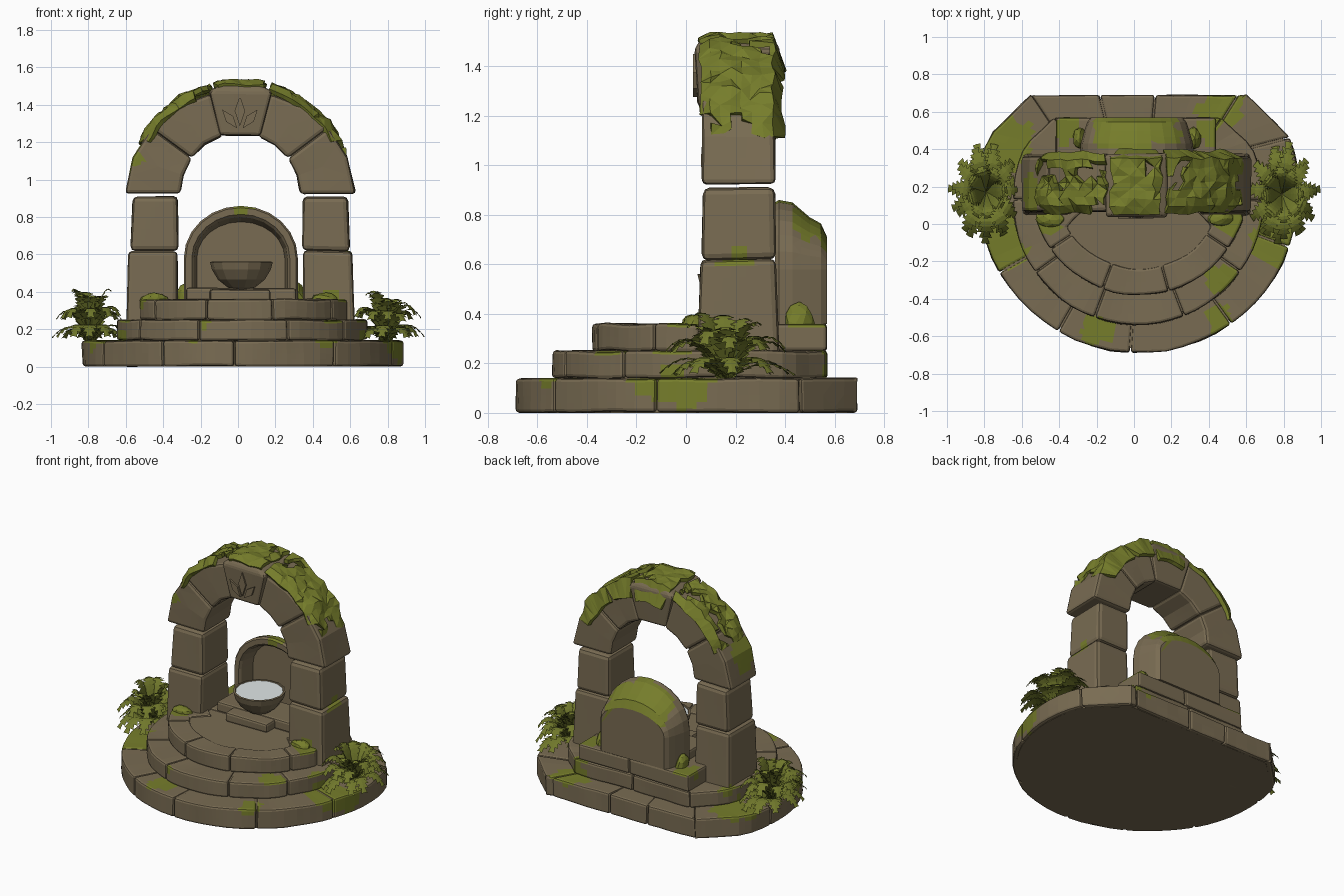
import bpy, bmesh, math, random
from mathutils import Vector, noise

random.seed(4)
if "Cube" in bpy.data.objects:
    bpy.data.objects.remove(bpy.data.objects["Cube"])


def material(name, rgb):
    m = bpy.data.materials.new(name)
    m.use_nodes = True
    m.diffuse_color = (*rgb, 1)
    m.node_tree.nodes["Principled BSDF"].inputs["Base Color"].default_value = (*rgb, 1)
    return m


STONE = material("weathered_stone", (0.19, 0.148, 0.085))
MOSS = material("moss", (0.18, 0.205, 0.024))
FERN = material("fern_green", (0.16, 0.185, 0.024))
WATER = material("water", (0.84, 0.9, 0.9))
FERNS = (Vector((-0.79, 0.17)), Vector((0.79, 0.16)))

# Centres and radii of the mossy patches on the stones
PATCHES = [(Vector(p[:3]), p[3]) for p in (
    (-0.68, 0.42, 0.16, 0.15), (-0.7, -0.1, 0.16, 0.15), (0.76, -0.08, 0.16, 0.15),
    (0.87, -0.02, 0.09, 0.12), (0.46, 0.62, 0.16, 0.12), (-0.2, -0.56, 0.16, 0.09),
    (0.45, -0.53, 0.16, 0.09), (0.45, -0.3, 0.27, 0.09), (-0.36, 0.5, 0.36, 0.09),
    (0.5, 0.02, 0.34, 0.09), (-0.48, 0.0, 0.36, 0.08), (0.58, 0.2, 0.63, 0.08),
    (-0.61, 0.15, 1.1, 0.15), (-0.6, -0.48, 0.06, 0.08), (0.4, 0.5, 0.36, 0.08))]


def finish(name, bm, mats):
    bmesh.ops.recalc_face_normals(bm, faces=bm.faces)
    mesh = bpy.data.meshes.new(name)
    bm.to_mesh(mesh)
    bm.free()
    for m in mats:
        mesh.materials.append(m)
    ob = bpy.data.objects.new(name, mesh)
    bpy.context.collection.objects.link(ob)
    return ob


def refine(bm):
    for limit in (0.12, 0.06, 0.045):
        edges = [e for e in bm.edges if e.calc_length() > limit]
        bmesh.ops.subdivide_edges(bm, edges=edges, cuts=1, use_grid_fill=True)
    bmesh.ops.triangulate(bm, faces=[f for f in bm.faces if len(f.verts) > 4])
    bm.normal_update()


def loft(bm, sections):
    rings = [[bm.verts.new(p) for p in s] for s in sections]
    for a, b in zip(rings, rings[1:]):
        for i in range(len(a)):
            j = (i + 1) % len(a)
            bm.faces.new((a[i], a[j], b[j], b[i]))
    bm.faces.new(rings[0])
    bm.faces.new(rings[-1])
    bmesh.ops.recalc_face_normals(bm, faces=bm.faces)


def mossy(c, n):
    # Upright faces carry less moss than upward ones
    ragged = noise.noise(c * 14) * 0.05 - (0.035 if n.z < 0.3 else 0)
    return any((c - p).length < r + ragged for p, r in PATCHES)


def stone(name, sections, bevel=0.014, rough=0.008):
    bm = bmesh.new()
    loft(bm, sections)
    for v in bm.verts:
        v.co += noise.noise_vector(v.co * 5) * rough
        v.co.z = max(v.co.z, 0)
    sharp = [e for e in bm.edges if e.calc_face_angle(0) > 0.6]
    bmesh.ops.bevel(bm, geom=sharp, offset=bevel, segments=2, profile=0.5, affect='EDGES')
    refine(bm)
    for f in bm.faces:
        f.material_index = int(mossy(f.calc_center_median(), f.normal))
    return finish(name, bm, (STONE, MOSS))


def rect(x0, x1, y0, y1, z):
    return [(x0, y0, z), (x1, y0, z), (x1, y1, z), (x0, y1, z)]


def box(name, x0, x1, y0, y1, z0, z1):
    return stone(name, [rect(x0, x1, y0, y1, z0), rect(x0, x1, y0, y1, z1)])


# Curved tiers: rounded in front, cut straight at the back with slanted corners
def rim(cx, cy, r, back, deg, z):
    a = math.radians(deg)
    y = min(cy + r * math.sin(a), back)
    reach = 0.67 * r + 1.05 * (back - y)
    return (cx + max(-reach, min(reach, r * math.cos(a))), y, z)


def tier(name, cx, cy, r, back, width, z0, z1, joints):
    for k, (a, b) in enumerate(zip(joints, joints[1:])):
        secs = []
        steps = max(3, round((b - a) / 6))
        for i in range(steps + 1):
            d = a + 0.2 + (b - a - 0.4) * i / steps
            secs.append([rim(cx, cy, r, back, d, z0), rim(cx, cy, r, back, d, z1),
                         rim(cx, cy, r - width, back - width, d, z1),
                         rim(cx, cy, r - width, back - width, d, z0)])
        stone(f"{name}_stone_{k + 1}", secs)
    bm = bmesh.new()
    loft(bm, [[rim(cx, cy, r - 0.025, back - 0.025, d, z) for d in range(0, 360, 6)]
              for z in (z0, z1 - 0.008)])
    finish(name + "_core", bm, (STONE,))


tier("base_tier", 0.025, 0.17, 0.86, 0.69, 0.26, 0, 0.14,
     [-93, -55, -20, 20, 52, 84, 104, 135, 175, 210, 240, 267])
tier("middle_tier", 0.02, 0.13, 0.67, 0.57, 0.2, 0.14, 0.25,
     [-110, -68, -35, 0, 45, 90, 135, 180, 215, 250])
tier("top_tier", 0.03, 0.2, 0.58, 0.22, 0.14, 0.25, 0.36, [180, 215, 250, 286, 325, 360])
box("rear_plinth_left", 0.05, 0.44, 0.16, 0.57, 0.25, 0.36)
box("rear_plinth_right", -0.42, 0.045, 0.16, 0.57, 0.25, 0.36)
box("niche_step", -0.28, 0.31, 0.16, 0.4, 0.35, 0.42)
box("bowl_step", -0.15, 0.17, 0.07, 0.3, 0.35, 0.415)

# Piers
for side, s in (("right", -1), ("left", 1)):
    def span(a, b, y0, y1, z):
        return rect(*sorted((0.012 + s * a, 0.012 + s * b)), y0, y1, z)
    stone(f"{side}_pier_lower", [span(0.335, 0.61, 0.045, 0.375, 0.2), span(0.335, 0.6, 0.06, 0.36, 0.62)],
          bevel=0.024)
    stone(f"{side}_pier_upper", [span(0.33, 0.588, 0.063, 0.362, 0.62), span(0.335, 0.575, 0.07, 0.358, 0.91)],
          bevel=0.026)


# Arch stones
def arch_point(deg, r, y):
    a = math.radians(deg)
    return (0.012 + r * math.cos(a), y, 0.925 + r * math.sin(a))


for side, flip in (("left", False), ("right", True)):
    for k, (a, b) in enumerate(((0, 36.5), (36.5, 73))):
        secs = []
        for i in range(3):
            d = a + (b - a) * i / 2
            ro = 0.617 - 0.0008 * d
            t = 180 - d if flip else d
            secs.append([arch_point(t, ro, 0.065), arch_point(t, ro, 0.36),
                         arch_point(t, 0.32, 0.36), arch_point(t, 0.32, 0.065)])
        stone(f"{side}_arch_stone_{k + 1}", secs, bevel=0.02)
stone("keystone", [rect(-0.095, 0.12, 0.05, 0.36, 1.235), rect(-0.16, 0.183, 0.032, 0.378, 1.475),
                   rect(-0.09, 0.11, 0.06, 0.35, 1.512)], bevel=0.016)

# Carved leaves on the keystone
for k, (tail, tip, w) in enumerate((((0.01, 1.285), (0.01, 1.45), 0.028),
                                    ((-0.005, 1.275), (-0.085, 1.375), 0.024),
                                    ((0.025, 1.275), (0.105, 1.375), 0.024))):
    p, q = Vector(tail), Vector(tip)
    d = (q - p).normalized() * w
    mid = (p + q) / 2
    ring = [p, mid + Vector((d.y, -d.x)), q, mid + Vector((-d.y, d.x))]
    bm = bmesh.new()
    loft(bm, [[(v.x, y, v.y) for v in ring] for y in (0.06, 0.029)])
    finish(f"carved_leaf_{k + 1}", bm, (STONE,))


# Lumpy moss blankets over the arch, hanging slightly over both faces
def moss_blanket(name, a0, a1, r, y0, y1, level, front=0.03, rear=0.1):
    bm = bmesh.new()
    na, ny = max(6, round((a1 - a0) / 4)), 8
    grid = []
    for i in range(na + 1):
        row = []
        for j in range(ny + 1):
            y = y0 + (y1 - y0) * j / ny
            rr = r + (-front if j == 0 else -rear if j == ny else random.uniform(-0.008, 0.012))
            p = Vector(arch_point(a0 + (a1 - a0) * i / na + random.uniform(-1.3, 1.3), rr, y))
            row.append(bm.verts.new(p + noise.noise_vector(p * 9) * 0.018))
        grid.append(row)
    for i in range(na):
        ragged = 0.25 if i < 2 or i > na - 3 else 0
        for j in range(ny):
            a, b, c, d = grid[i][j], grid[i + 1][j], grid[i + 1][j + 1], grid[i][j + 1]
            for tri in ((a, b, c), (a, c, d)) if (i + j) % 2 else ((a, b, d), (b, c, d)):
                centre = sum((v.co for v in tri), Vector()) / 3
                if noise.noise(centre * 9) > level + ragged:
                    bm.faces.new(tri)
    bmesh.ops.delete(bm, geom=[v for v in bm.verts if not v.link_faces], context='VERTS')
    ob = finish(name, bm, (MOSS,))
    solid = ob.modifiers.new("thickness", 'SOLIDIFY')
    solid.thickness, solid.offset = 0.026, 0


moss_blanket("left_arch_moss", 20, 74, 0.592, 0.06, 0.385, -0.6)
moss_blanket("right_arch_moss", 106, 154, 0.59, 0.065, 0.37, -0.42, rear=0.05)
moss_blanket("keystone_moss", 77, 103, 0.592, 0.05, 0.385, -0.7, front=0.012, rear=0.13)


# Niche with a hollow front
def niche_ring(y, w, top):
    pts = [(0.015 - w, y, 0.36), (0.015 - w, y, 0.47)]
    for i in range(13):
        a = math.pi * (1 - i / 12)
        pts.append((0.015 + w * math.cos(a), y, 0.58 + (top - 0.58) * math.sin(a)))
    return pts + [(0.015 + w, y, 0.47), (0.015 + w, y, 0.36)]


bm = bmesh.new()
loft(bm, [niche_ring(*s) for s in ((0.48, 0.235, 0.775), (0.375, 0.25, 0.8), (0.36, 0.262, 0.815),
                                   (0.36, 0.295, 0.85), (0.375, 0.305, 0.86), (0.43, 0.3, 0.85),
                                   (0.5, 0.28, 0.79), (0.545, 0.265, 0.765), (0.57, 0.245, 0.71))])
refine(bm)
for f in bm.faces:
    c = f.calc_center_median()
    n = noise.noise(c * 9)
    rear = c.y > 0.43 + n * 0.04 and c.z > 0.66 + n * 0.08 and abs(c.x - 0.015) < 0.24 + n * 0.05
    crown = c.z > 0.83 and abs(c.x - 0.02) < 0.06
    f.material_index = int((rear and (c.y > 0.49 or f.normal.z > 0)) or crown)
finish("niche", bm, (STONE, MOSS))

# Water bowl
bm = bmesh.new()
profile = [(0.03, 0.405), (0.075, 0.425), (0.125, 0.465), (0.158, 0.52), (0.168, 0.56), (0.155, 0.562), (0.13, 0.52)]
loft(bm, [[(0.018 + r * math.cos(k * math.tau / 14), 0.21 + r * math.sin(k * math.tau / 14), z)
           for k in range(14)] for r, z in profile])
finish("bowl", bm, (STONE,))
bm = bmesh.new()
bmesh.ops.create_circle(bm, cap_ends=True, segments=14, radius=0.154)
bmesh.ops.translate(bm, verts=bm.verts, vec=(0.018, 0.21, 0.557))
finish("bowl_water", bm, (WATER,))

# Moss mounds at the feet of the piers and niche
for k, (x, y, z, rx, ry, rz) in enumerate(((-0.45, 0.03, 0.355, 0.08, 0.045, 0.04), (0.47, 0.03, 0.355, 0.07, 0.045, 0.045),
                                           (-0.29, 0.46, 0.36, 0.04, 0.06, 0.085), (0.32, 0.46, 0.36, 0.04, 0.06, 0.085))):
    bm = bmesh.new()
    bmesh.ops.create_icosphere(bm, subdivisions=2, radius=1)
    for v in bm.verts:
        v.co = Vector((x + v.co.x * rx, y + v.co.y * ry, z + max(v.co.z, -0.3) * rz))
        v.co += noise.noise_vector(v.co * 14) * 0.014
    finish(f"moss_mound_{k + 1}", bm, (MOSS,))


# Ferns: arching fronds, each a folded blade with a toothed edge and a pointed tip
def frond(bm, base, az, length, rise, bend):
    out = Vector((math.cos(az) * 0.74, math.sin(az), 0))
    side = Vector((-math.sin(az), math.cos(az), 0))

    def spine(t):
        return base + out * length * t + Vector((0, 0, rise * math.sin(t * bend)))
    count = 9
    for i in range(count):
        t = i / count
        w = 0.058 * math.sin(math.pi * (0.2 + 0.76 * t))
        for s in (-1, 1):
            low = spine(t + 0.02) + side * s * w * 0.6
            tip = spine(t + 0.13) + side * s * w - Vector((0, 0, 0.008))
            bm.faces.new([bm.verts.new(p) for p in (spine(t), low, tip, spine(t + 1.25 / count))])


for name, centre in zip(("right_fern", "left_fern"), FERNS):
    bm = bmesh.new()
    base = Vector((centre.x, centre.y, 0.13))
    for count, length, rise, bend in ((11, 0.27, 0.09, 2.7), (11, 0.25, 0.19, 2.25), (8, 0.15, 0.27, 1.8)):
        for k in range(count):
            az = math.tau * (k + random.uniform(-0.2, 0.2)) / count + count
            frond(bm, base, az, length * random.uniform(0.9, 1.03), rise * random.uniform(0.8, 1.08), bend)
    finish(name, bm, (FERN,))
